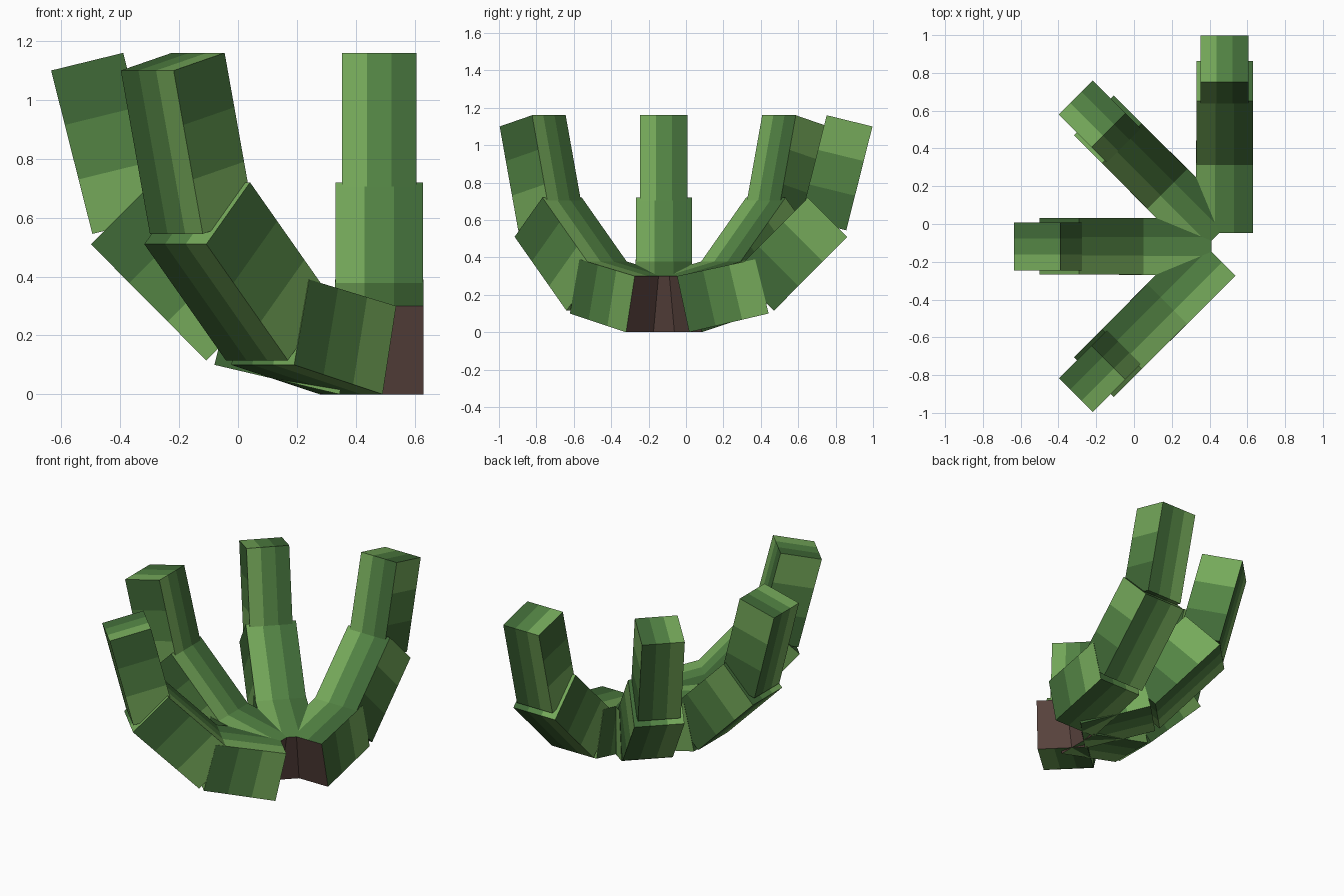
import bpy, bmesh, math
from mathutils import Vector

if "Cube" in bpy.data.objects:
    bpy.data.objects.remove(bpy.data.objects["Cube"])


def linear(c):
    c /= 255
    return c / 12.92 if c <= 0.04045 else ((c + 0.055) / 1.055) ** 2.4


def material(name, rgb):
    m = bpy.data.materials.new(name)
    m.diffuse_color = (*[linear(c) for c in rgb], 1)
    m.use_nodes = True
    m.node_tree.nodes["Principled BSDF"].inputs["Base Color"].default_value = m.diffuse_color
    return m


MATS = [material("light_green", (117, 169, 90)),
        material("mid_green", (83, 132, 68)),
        material("dark_green", (64, 106, 55)),
        material("brown", (88, 66, 61))]
BROWN = 3
HUB = Vector((0.48, -0.118, 0))

# Side profile of each segment as (reach, height):
# outer start, outer end, inner end, inner start; then half width
SEGMENTS = {
    "lower": ([(0.135, 0.0), (0.56, 0.10), (0.488, 0.39), (0.07, 0.30)], 0.151),
    "middle": ([(0.588, 0.115), (0.98, 0.51), (0.77, 0.72), (0.378, 0.325)], 0.149),
    "upper": ([(0.975, 0.545), (1.115, 1.10), (0.87, 1.16), (0.73, 0.605)], 0.127),
}
ARMS = {"back": 90, "back_left": 135, "left": 180, "front_left": 225}


def segment(name, profile, half, angle):
    """Box with three stripes on every face."""
    a = math.radians(angle)
    out = Vector((math.cos(a), math.sin(a), 0))
    left = Vector((-math.sin(a), math.cos(a), 0))
    p = [Vector(q) for q in profile]
    bm = bmesh.new()
    v = {}
    for i in range(4):              # along the length
        edge = (p[0].lerp(p[1], i / 3), p[3].lerp(p[2], i / 3))
        for j in range(4):          # across, from left to right
            for k in range(2):      # outer, inner
                r, z = edge[k]
                v[i, j, k] = bm.verts.new(
                    HUB + out * r + left * half * (1 - 2 * j / 3) + Vector((0, 0, z)))

    def face(mat, *keys):
        bm.faces.new([v[k] for k in keys]).material_index = mat

    for s in range(3):
        # inner and outer faces: lengthwise stripes
        for i in range(3):
            for k in range(2):
                face(s, (i, s, k), (i + 1, s, k), (i + 1, s + 1, k), (i, s + 1, k))
        # end caps, brown at the root of the arm
        for i in (0, 3):
            root = name.startswith("lower") and i == 0
            face(BROWN if root else s,
                 (i, s, 0), (i, s + 1, 0), (i, s + 1, 1), (i, s, 1))
        # side faces: cross bands, reversed on the right side
        for j in (0, 3):
            face(s if j == 0 else 2 - s,
                 (s, j, 0), (s + 1, j, 0), (s + 1, j, 1), (s, j, 1))
    bmesh.ops.recalc_face_normals(bm, faces=bm.faces)
    me = bpy.data.meshes.new(name)
    bm.to_mesh(me)
    bm.free()
    for m in MATS:
        me.materials.append(m)
    bpy.context.collection.objects.link(bpy.data.objects.new(name, me))


for arm, angle in ARMS.items():
    for part, (profile, half) in SEGMENTS.items():
        segment(f"{part}_{arm}_arm", profile, half, angle)
